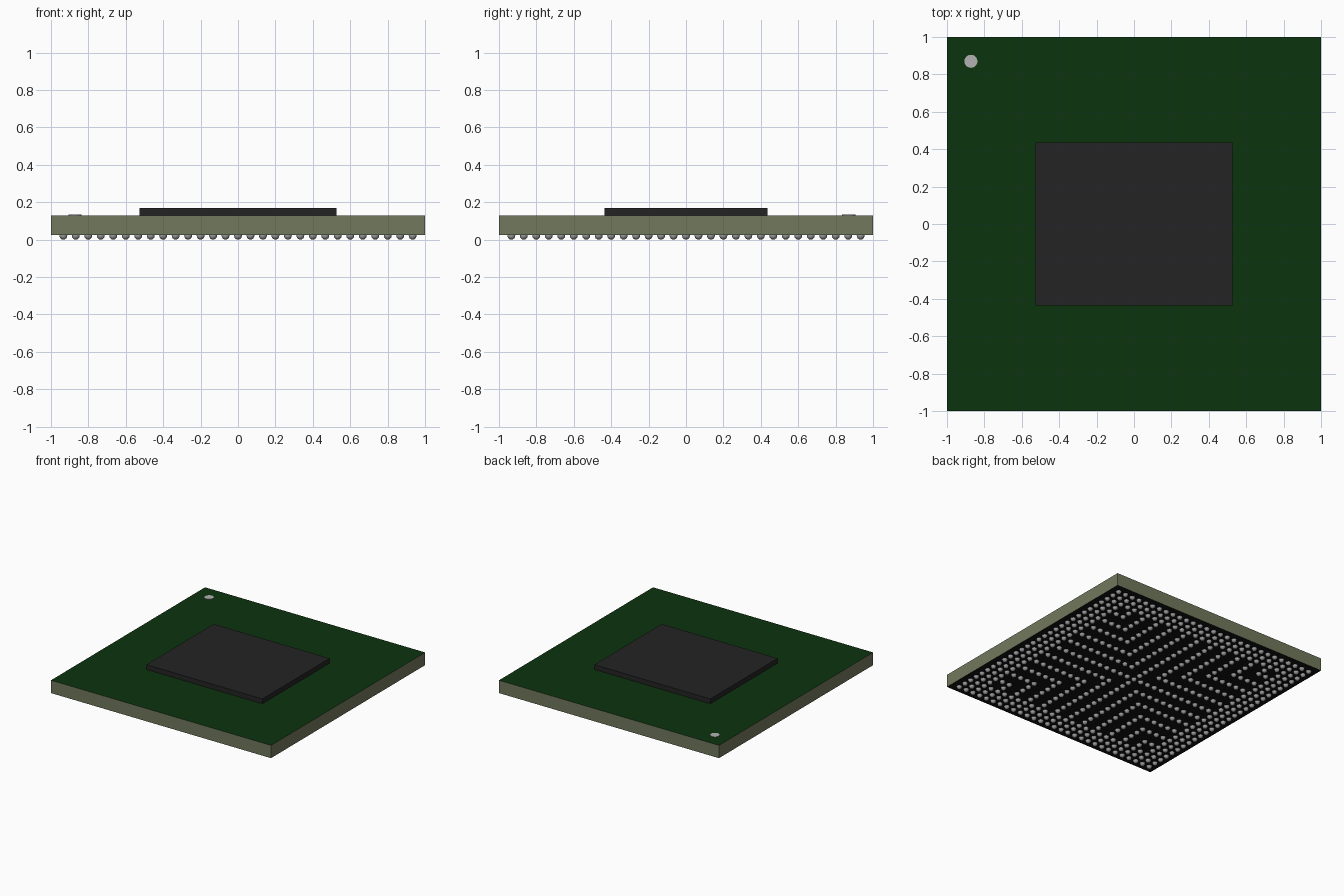
import bpy
import bmesh
from mathutils import Matrix, Vector

default = bpy.data.objects.get("Cube")
if default:
    bpy.data.objects.remove(default, do_unlink=True)


def material(name, r, g, b):
    mat = bpy.data.materials.new(name)
    mat.use_nodes = True
    mat.diffuse_color = (r, g, b, 1)
    shader = mat.node_tree.nodes["Principled BSDF"]
    shader.inputs["Base Color"].default_value = (r, g, b, 1)
    shader.inputs["Roughness"].default_value = 0.7
    return mat


def add_object(name, mesh, *mats):
    for mat in mats:
        mesh.materials.append(mat)
    obj = bpy.data.objects.new(name, mesh)
    bpy.context.collection.objects.link(obj)


def finish(name, bm, *mats):
    mesh = bpy.data.meshes.new(name)
    bm.to_mesh(mesh)
    bm.free()
    add_object(name, mesh, *mats)


def slab(half_x, half_y, low, high):
    bm = bmesh.new()
    place = Matrix.Translation((0, 0, (low + high) / 2))
    size = Matrix.Diagonal((2 * half_x, 2 * half_y, high - low, 1))
    bmesh.ops.create_cube(bm, size=1, matrix=place @ size)
    bm.normal_update()
    return bm


green = material("dark green mask", 0.0037, 0.034, 0.0045)
sage = material("sage laminate", 0.165, 0.19, 0.107)
black = material("black underside", 0.006, 0.006, 0.006)
charcoal = material("charcoal die", 0.017, 0.017, 0.017)
silver = material("solder grey", 0.33, 0.33, 0.34)
pale = material("pale grey marker", 0.45, 0.45, 0.45)

BOARD_LOW, BOARD_HIGH = 0.025, 0.13

# Board: sage edges, green top, black underside
board = slab(1, 1, BOARD_LOW, BOARD_HIGH)
for face in board.faces:
    if face.normal.z > 0.5:
        face.material_index = 1
    elif face.normal.z < -0.5:
        face.material_index = 2
finish("board", board, sage, green, black)

# Die on top
finish("die", slab(0.527, 0.437, BOARD_HIGH, 0.17), charcoal)

# Corner marker disc
marker = bmesh.new()
bmesh.ops.create_cone(marker, cap_ends=True, segments=24, radius1=0.035,
                      radius2=0.035, depth=0.004,
                      matrix=Matrix.Translation((-0.872, 0.87, BOARD_HIGH + 0.001)))
finish("corner_marker", marker, pale)

# One solder ball, used as the pattern for the whole grid
REACH, PITCH, RADIUS = 14, 0.0667, 0.021
FULL_RINGS = 3
ball = bmesh.new()
bmesh.ops.create_uvsphere(ball, u_segments=12, v_segments=8, radius=RADIUS,
                          matrix=Matrix.Translation((0, 0, RADIUS)))
ball.verts.index_update()
ball_verts = [v.co.copy() for v in ball.verts]
ball_faces = [[v.index for v in f.verts] for f in ball.faces]
ball.free()

# Solder balls: full outer rings, and spaced lines running in from each edge
verts, faces = [], []
for i in range(-REACH, REACH + 1):
    for j in range(-REACH, REACH + 1):
        ring, line = max(abs(i), abs(j)), min(abs(i), abs(j))
        if ring > REACH - FULL_RINGS or line % 2 == 0:
            start = len(verts)
            centre = Vector((i * PITCH, j * PITCH, 0))
            verts += [co + centre for co in ball_verts]
            faces += [[start + k for k in face] for face in ball_faces]
balls = bpy.data.meshes.new("solder_balls")
balls.from_pydata(verts, [], faces)
balls.shade_smooth()
add_object("solder_balls", balls, silver)
